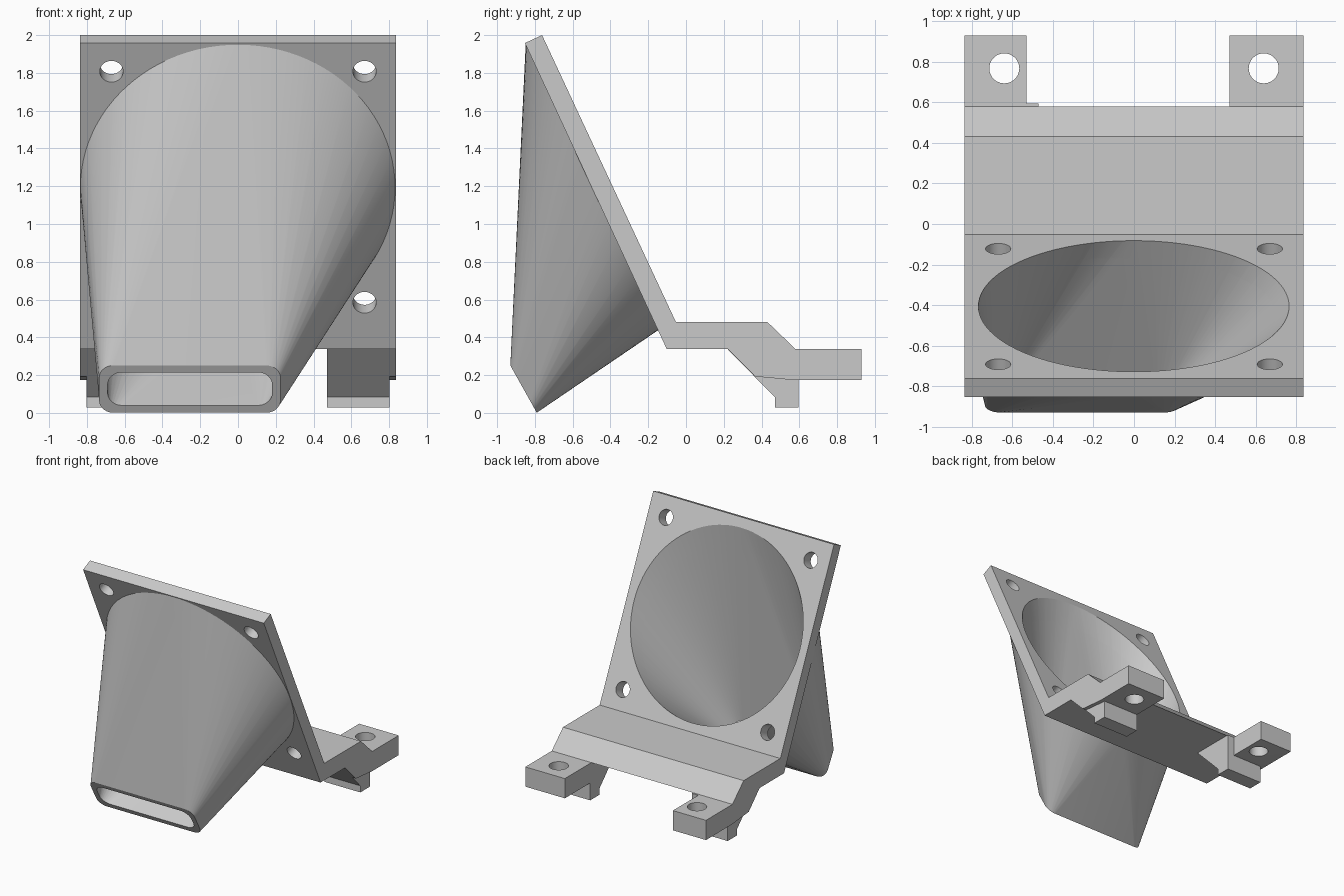
import bpy, bmesh
from math import cos, sin, pi, radians
from mathutils import Vector

cube = bpy.data.objects.get("Cube")
if cube:
    bpy.data.objects.remove(cube, do_unlink=True)

grey = bpy.data.materials.new("plain grey")
grey.use_nodes = True
colour = (0.59, 0.59, 0.59, 1)
grey.diffuse_color = colour
grey.node_tree.nodes["Principled BSDF"].inputs["Base Color"].default_value = colour

X = Vector((1, 0, 0))
TILT = radians(25)
UP = Vector((0, -sin(TILT), cos(TILT)))      # up along the tilted plate
BACK = Vector((0, cos(TILT), sin(TILT)))     # out of the plate's rear face
CENTRE = Vector((0, -0.405, 1.24))           # fan centre on the rear face
THICK = 0.1
FRONT = CENTRE - BACK * THICK
HALF = 0.836


def finish(name, bm):
    bmesh.ops.recalc_face_normals(bm, faces=bm.faces)
    mesh = bpy.data.meshes.new(name)
    bm.to_mesh(mesh)
    bm.free()
    mesh.materials.append(grey)
    obj = bpy.data.objects.new(name, mesh)
    bpy.context.collection.objects.link(obj)
    return obj


def prism(name, profile, x0, x1):
    """Side profile of (y, z) points extruded from x0 to x1."""
    bm = bmesh.new()
    face = bm.faces.new([bm.verts.new((x0, y, z)) for y, z in profile])
    new = bmesh.ops.extrude_face_region(bm, geom=[face])["geom"]
    moved = [v for v in new if isinstance(v, bmesh.types.BMVert)]
    bmesh.ops.translate(bm, verts=moved, vec=(x1 - x0, 0, 0))
    return finish(name, bm)


def hull(name, points):
    bm = bmesh.new()
    for p in points:
        bm.verts.new(p)
    bmesh.ops.convex_hull(bm, input=bm.verts)
    bmesh.ops.dissolve_limit(bm, angle_limit=0.001, verts=bm.verts, edges=bm.edges)
    return finish(name, bm)


def circle(centre, radius, u, v, n=96):
    return [centre + radius * (u * cos(2 * pi * i / n) + v * sin(2 * pi * i / n))
            for i in range(n)]


def slot(centre, width, height, radius, v, n=10):
    """Rounded rectangle spanned by the x axis and v."""
    points = []
    for k, (sx, sv) in enumerate([(1, 1), (-1, 1), (-1, -1), (1, -1)]):
        corner = centre + X * sx * (width / 2 - radius) + v * sv * (height / 2 - radius)
        for i in range(n + 1):
            a = pi / 2 * (k + i / n)
            points.append(corner + radius * (X * cos(a) + v * sin(a)))
    return points


def rod(centre, radius, u, v, reach, n=40):
    axis = u.cross(v).normalized() * reach
    return hull("cutter", circle(centre - axis, radius, u, v, n)
                + circle(centre + axis, radius, u, v, n))


def cut(obj, cutters):
    bpy.context.view_layer.objects.active = obj
    for c in cutters:
        c.hide_render = True
        m = obj.modifiers.new("cut", "BOOLEAN")
        m.operation, m.solver, m.object = "DIFFERENCE", "EXACT", c
        bpy.ops.object.modifier_apply(modifier=m.name)
        bpy.data.objects.remove(c, do_unlink=True)


# Tapered air passage from the plate's rear face to the offset outlet
SLOT_UP = Vector((0, -0.14, 0.25)).normalized()
OUTLET = Vector((-0.255, -0.86, 0.126))


def bore():
    outward = SLOT_UP.cross(X).normalized()
    if outward.y > 0:
        outward.negate()
    return hull("cutter", circle(CENTRE + BACK * 0.002, 0.768, X, UP)
                + slot(OUTLET + outward * 0.002, 0.87, 0.198, 0.075, SLOT_UP))


# Tilted fan plate and the shelf behind it, in one profile
plate = prism("fan_plate", [(-0.853, 1.958), (-0.762, 2.0), (-0.053, 0.48), (0.432, 0.48),
                            (0.58, 0.338), (-0.102, 0.338)], -HALF, HALF)
MID = CENTRE - BACK * THICK / 2
cut(plate, [bore()] + [rod(MID + X * sx * 0.67 + UP * su * 0.674, 0.062, X, UP, 0.2)
                       for sx in (-1, 1) for su in (-1, 1)])

# Hollow duct
duct = hull("duct", circle(FRONT, 0.835, X, UP)
            + slot(OUTLET, 0.96, 0.2865, 0.075, SLOT_UP))
cut(duct, [bore()])

# Mounting tabs with screw holes, and hooked feet below them
tab_profile = [(0.22, 0.338), (0.365, 0.193), (0.58, 0.173), (0.93, 0.173), (0.93, 0.338)]
foot_profile = [(0.22, 0.338), (0.47, 0.083), (0.47, 0.028), (0.595, 0.028), (0.595, 0.338)]
parts = [plate, duct]
for side, sx, inner in (("left", 1, 0.47), ("right", -1, 0.53)):
    tab = prism(side + "_tab", tab_profile, sx * inner, sx * HALF)
    cut(tab, [rod(Vector((sx * 0.64, 0.768, 0.25)), 0.074, X, Vector((0, 1, 0)), 0.3)])
    foot = prism(side + "_foot", foot_profile, sx * 0.47, sx * 0.803)
    parts += [tab, foot]

# Smooth the round walls, keep the edges crisp
bpy.ops.object.select_all(action="DESELECT")
for p in parts:
    p.select_set(True)
bpy.context.view_layer.objects.active = plate
bpy.ops.object.shade_smooth_by_angle(angle=radians(30))
